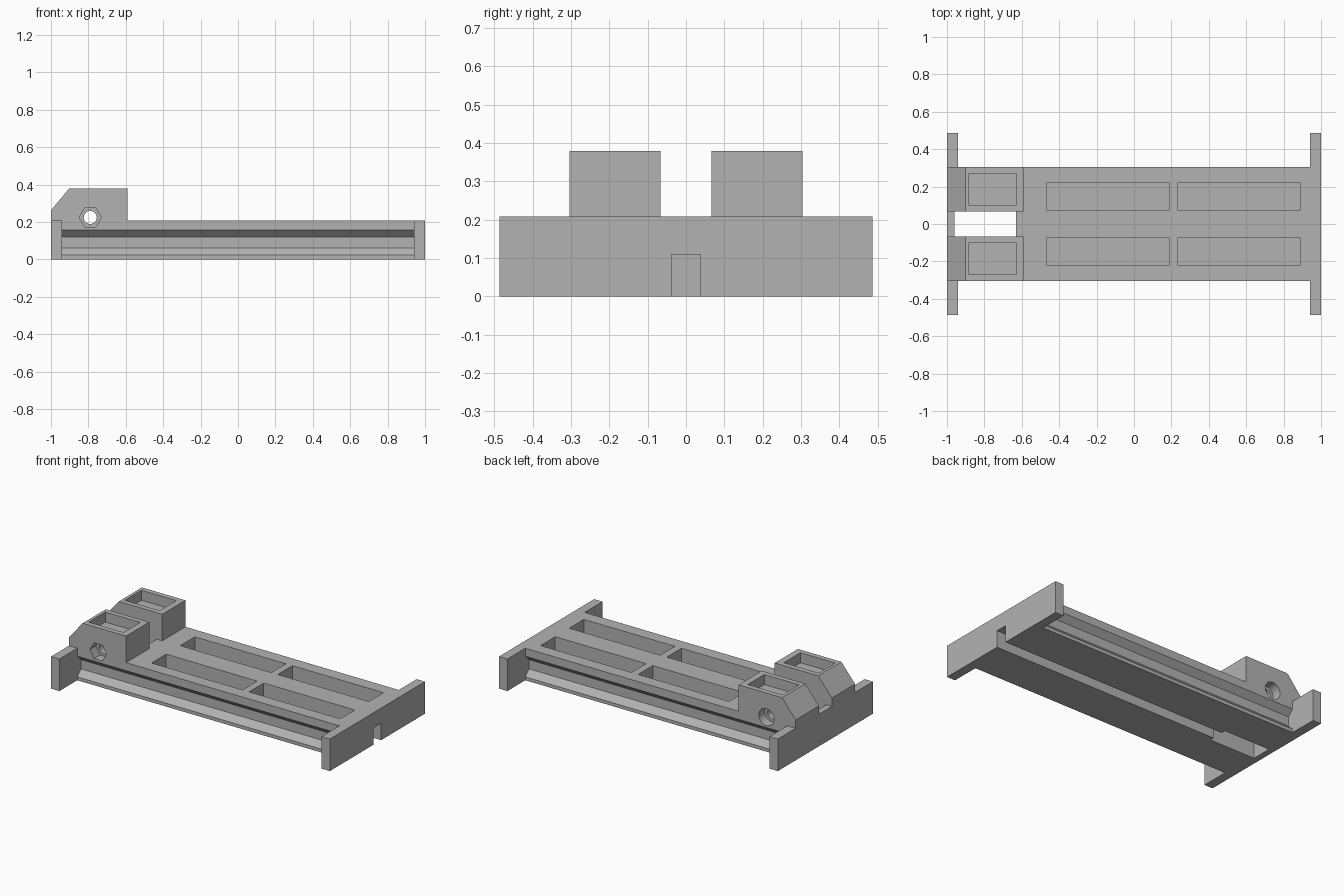
import bpy, bmesh, math

if "Cube" in bpy.data.objects:
    bpy.data.objects.remove(bpy.data.objects["Cube"])

grey = bpy.data.materials.new("plain grey")
grey.diffuse_color = (0.45, 0.45, 0.45, 1)
grey.use_nodes = True
grey.node_tree.nodes["Principled BSDF"].inputs["Base Color"].default_value = grey.diffuse_color


def prism(name, pts, axis, a, b):
    """Extrude a 2D profile along x (pts are y,z), or y (pts are x,z)."""
    def place(p, t):
        return (t, p[0], p[1]) if axis == 'x' else (p[0], t, p[1])
    bm = bmesh.new()
    lo = [bm.verts.new(place(p, a)) for p in pts]
    hi = [bm.verts.new(place(p, b)) for p in pts]
    bm.faces.new(lo)
    bm.faces.new(hi)
    for i in range(len(pts)):
        j = (i + 1) % len(pts)
        bm.faces.new((lo[i], lo[j], hi[j], hi[i]))
    bmesh.ops.recalc_face_normals(bm, faces=bm.faces)
    me = bpy.data.meshes.new(name)
    bm.to_mesh(me)
    bm.free()
    me.materials.append(grey)
    ob = bpy.data.objects.new(name, me)
    bpy.context.collection.objects.link(ob)
    return ob


def box(name, x0, x1, y0, y1, z0, z1):
    return prism(name, [(x0, z0), (x1, z0), (x1, z1), (x0, z1)], 'y', y0, y1)


def ring(r, n, x=-0.79, z=0.224):
    return [(x + r * math.cos(2 * math.pi * i / n),
             z + r * math.sin(2 * math.pi * i / n)) for i in range(n)]


def combine(target, tool, op):
    mod = target.modifiers.new(op, 'BOOLEAN')
    mod.operation = op
    mod.solver = 'EXACT'
    mod.object = tool
    bpy.context.view_layer.objects.active = target
    bpy.ops.object.modifier_apply(modifier=mod.name)
    bpy.data.objects.remove(tool, do_unlink=True)


W, H, IN = 0.304, 0.208, 0.0665

# Rail bed with a dovetail recess along both sides
half = [(W, 0), (W, 0.022), (W - 0.037, 0.06), (W - 0.037, 0.12), (W, 0.156), (W, H)]
bed = prism("slide_base", half + [(-y, z) for y, z in reversed(half)], 'x', -0.97, 0.97)

# End plates
for x in (-1, 0.94):
    combine(bed, box("end_plate", x, x + 0.06, -0.487, 0.487, 0, H), 'UNION')

# Chamfered clamp blocks
side = [(-1, 0.18), (-0.59, 0.18), (-0.59, 0.38), (-0.902, 0.38), (-1, 0.262)]
for y0, y1 in ((-W, -IN), (IN, W)):
    combine(bed, prism("clamp_block", side, 'y', y0, y1), 'UNION')

# Open slot between the blocks and cable groove underneath
combine(bed, box("slot_cut", -0.96, -0.63, -IN, IN, -0.1, 0.5), 'DIFFERENCE')
combine(bed, box("groove_cut", -0.8, 1.1, -0.038, 0.038, -0.1, 0.11), 'DIFFERENCE')

# Pockets in the deck and in the block tops
for s in (-1, 1):
    for x0, x1 in ((-0.465, 0.188), (0.235, 0.888)):
        ys = sorted((s * 0.072, s * 0.222))
        combine(bed, box("deck_pocket_cut", x0, x1, *ys, 0.06, 0.5), 'DIFFERENCE')
    ys = sorted((s * 0.1, s * 0.27))
    combine(bed, box("block_pocket_cut", -0.882, -0.632, *ys, 0.315, 0.5), 'DIFFERENCE')

# Bolt hole, hexagonal nut seat in front and round head seat at the back
combine(bed, prism("bolt_cut", ring(0.035, 32), 'y', -0.5, 0.5), 'DIFFERENCE')
combine(bed, prism("nut_cut", ring(0.059, 6), 'y', -0.5, -W + 0.06), 'DIFFERENCE')
combine(bed, prism("head_cut", ring(0.055, 32), 'y', W - 0.06, 0.5), 'DIFFERENCE')

# Smooth the round holes, keep the rest crisp
bpy.ops.object.select_all(action='DESELECT')
bed.select_set(True)
bpy.context.view_layer.objects.active = bed
bpy.ops.object.shade_smooth_by_angle(angle=math.radians(25))
